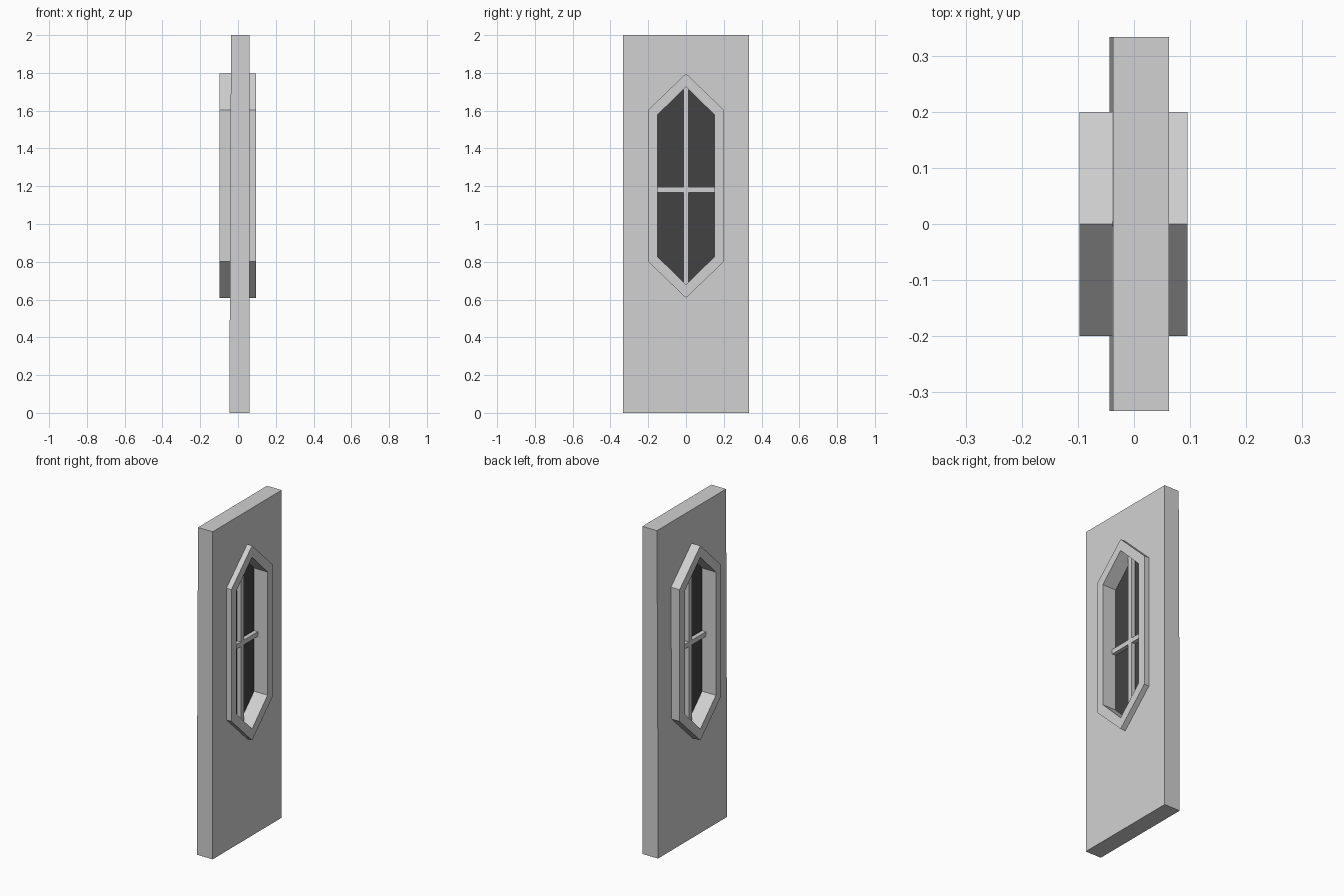
import bpy
import bmesh

if "Cube" in bpy.data.objects:
    bpy.data.objects.remove(bpy.data.objects["Cube"])


def material(name, value):
    mat = bpy.data.materials.new(name)
    mat.use_nodes = True
    colour = (value, value, value, 1)
    mat.diffuse_color = colour
    mat.node_tree.nodes["Principled BSDF"].inputs["Base Color"].default_value = colour
    return mat


GREY = material("light grey", 0.64)
DARK = material("dark glass", 0.055)


def finish(name, bm, mat):
    bmesh.ops.recalc_face_normals(bm, faces=bm.faces)
    mesh = bpy.data.meshes.new(name)
    bm.to_mesh(mesh)
    bm.free()
    mesh.materials.append(mat)
    obj = bpy.data.objects.new(name, mesh)
    bpy.context.collection.objects.link(obj)
    return obj


def prism(name, start, end, mat):
    """Solid between two matching loops of points."""
    bm = bmesh.new()
    a = [bm.verts.new(p) for p in start]
    b = [bm.verts.new(p) for p in end]
    bm.faces.new(a)
    bm.faces.new(b)
    for i in range(len(a)):
        j = (i + 1) % len(a)
        bm.faces.new((a[i], a[j], b[j], b[i]))
    return finish(name, bm, mat)


def box(name, x, y, z, mat):
    loops = [[(px, y[0], z[0]), (px, y[1], z[0]), (px, y[1], z[1]), (px, y[0], z[1])] for px in x]
    return prism(name, *loops, mat)


def hexagon(x, half_width, shoulder, tip, mid=1.2025):
    """Tall pointed window outline at depth x."""
    half = [(0, tip), (half_width, shoulder), (half_width, -shoulder)]
    return [(x, s * y, mid + s * z) for s in (1, -1) for y, z in half]


# Door slab, its left-hand face leaning in slightly above the crease
section = [(-0.044, 0), (0.062, 0), (0.062, 2), (-0.037, 2), (-0.044, 0.42)]
slab = prism("door_slab", *[[(x, y, z) for x, z in section] for y in (-0.333, 0.333)], GREY)

# Window opening cut through the slab, hidden inside the frame
cutter = prism("opening_cutter", *[hexagon(x, 0.175, 0.39, 0.56) for x in (-0.2, 0.2)], GREY)
cut = slab.modifiers.new("window_opening", 'BOOLEAN')
cut.operation = 'DIFFERENCE'
cut.solver = 'EXACT'
cut.object = cutter
bpy.context.view_layer.objects.active = slab
bpy.ops.object.modifier_apply(modifier=cut.name)
bpy.data.objects.remove(cutter)

# Window frame: a pointed ring standing proud on both sides
bm = bmesh.new()
FRONT, BACK = 0.095, -0.097
loops = [[bm.verts.new(p) for p in hexagon(x, *size)]
         for x, size in ((FRONT, (0.2, 0.402, 0.594)), (FRONT, (0.15, 0.376, 0.524)),
                         (BACK, (0.15, 0.376, 0.524)), (BACK, (0.2, 0.402, 0.594)))]
for k in range(4):
    a, b = loops[k], loops[(k + 1) % 4]
    for i in range(6):
        j = (i + 1) % 6
        bm.faces.new((a[i], a[j], b[j], b[i]))
finish("window_frame", bm, GREY)

# Glass pane and crossed glazing bars
prism("window_pane", *[hexagon(x, 0.16, 0.38, 0.535) for x in (-0.004, 0.004)], DARK)
box("vertical_bar", (-0.031, 0.03), (-0.014, 0.014), (0.67, 1.735), GREY)
box("horizontal_bar", (-0.03, 0.029), (-0.16, 0.16), (1.168, 1.197), GREY)
